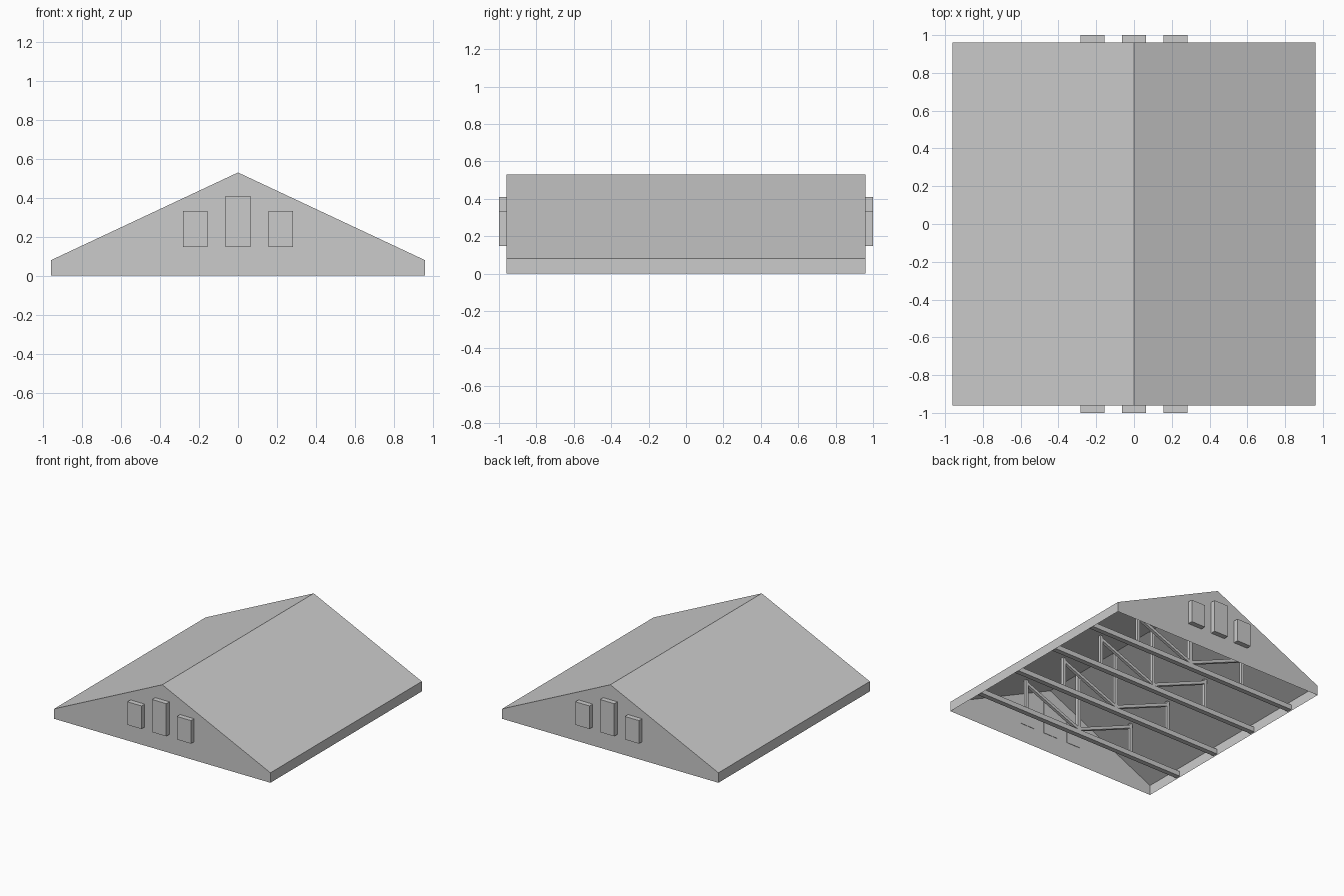
import bpy, bmesh
from mathutils import Vector

if "Cube" in bpy.data.objects:
    bpy.data.objects.remove(bpy.data.objects["Cube"])

HALF, EAVE, RIDGE = 0.96, 0.08, 0.53


def roof_z(x):
    return RIDGE - (RIDGE - EAVE) * abs(x) / HALF


def make(name, bm):
    me = bpy.data.meshes.new(name)
    bm.to_mesh(me)
    bm.free()
    ob = bpy.data.objects.new(name, me)
    bpy.context.collection.objects.link(ob)
    return ob


def box(name, lo, hi):
    bm = bmesh.new()
    bmesh.ops.create_cube(bm, size=1)
    for v in bm.verts:
        v.co = [(a + b) / 2 + c * (b - a) for a, b, c in zip(lo, hi, v.co)]
    return make(name, bm)


def strut(name, a, b, w):
    # square beam running from a to b in the xz plane
    a, b = Vector(a), Vector(b)
    d = (b - a).normalized()
    up = d.cross(Vector((0, 1, 0))) * w / 2
    side = Vector((0, w / 2, 0))
    bm = bmesh.new()
    bmesh.ops.create_cube(bm, size=1)
    for v in bm.verts:
        x, y, z = v.co
        v.co = (a + b) / 2 + (b - a) * x + side * 2 * y + up * 2 * z
    return make(name, bm)


# roof shell: gables, eave strips and slopes, open underneath
bm = bmesh.new()
profile = [(-HALF, 0), (-HALF, EAVE), (0, RIDGE), (HALF, EAVE), (HALF, 0)]
front = [bm.verts.new((x, -HALF, z)) for x, z in profile]
back = [bm.verts.new((x, HALF, z)) for x, z in profile]
bm.faces.new(front)
bm.faces.new(back[::-1])
for i in range(4):
    bm.faces.new((front[i], back[i], back[i + 1], front[i + 1]))
bmesh.ops.recalc_face_normals(bm, faces=bm.faces)
make("roof_shell", bm)

# three window panels on each gable
for end, s in (("front", -1), ("back", 1)):
    for side, x, top in (("left", -0.22, 0.333), ("middle", 0, 0.41), ("right", 0.22, 0.333)):
        y0, y1 = sorted((s * 0.957, s * 1.0))
        box(f"{end}_window_{side}", (x - 0.063, y0, 0.148), (x + 0.063, y1, top))

# four roof trusses
for n, y in enumerate((-0.64, -0.213, 0.213, 0.64), 1):
    box(f"truss_{n}_bottom_beam", (-HALF, y - 0.02, 0.01), (HALF, y + 0.02, 0.05))
    box(f"truss_{n}_king_post", (-0.0135, y - 0.0135, 0.05), (0.0135, y + 0.0135, roof_z(0.0135)))
    for side, s in (("left", -1), ("right", 1)):
        x = s * 0.5
        box(f"truss_{n}_post_{side}", (x - 0.012, y - 0.012, 0.05),
            (x + 0.012, y + 0.012, roof_z(0.512)))
        strut(f"truss_{n}_brace_{side}", (x, y, roof_z(0.5) - 0.03), (0, y, 0.06), 0.024)
